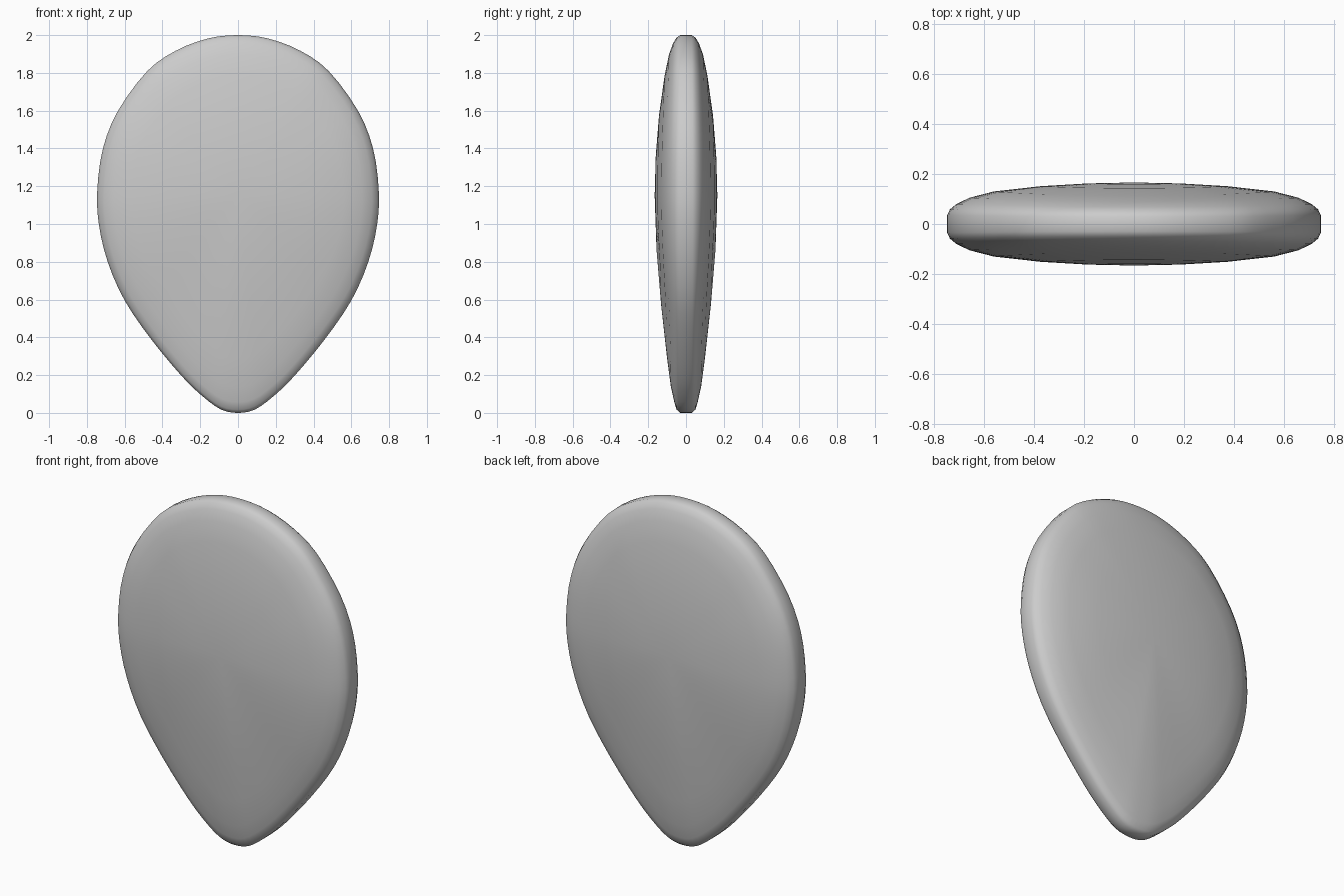
import bpy, bmesh, math
from mathutils import Vector

if "Cube" in bpy.data.objects:
    bpy.data.objects.remove(bpy.data.objects["Cube"])

# Right half of the teardrop outline (x, z), bottom to top
half = [(0, 0), (0.09, 0.018), (0.19, 0.09), (0.30, 0.197), (0.46, 0.39),
        (0.60, 0.595), (0.69, 0.80), (0.737, 1.0), (0.745, 1.18), (0.715, 1.4),
        (0.635, 1.6), (0.48, 1.81), (0.33, 1.917), (0.16, 1.982), (0, 2.0)]
outline = half + [(-x, z) for x, z in reversed(half[1:-1])]
CENTRE = Vector((0, 1.15))

# Half thickness by relative distance from the centre, for each direction
SCALE = [1, 0.985, 0.95, 0.88, 0.75, 0.5, 0.25]
SIDE = [0.035, 0.058, 0.08, 0.105, 0.13, 0.151, 0.162]
TOP = [0.03, 0.05, 0.068, 0.09, 0.113, 0.143, 0.16]
BOTTOM = [0.03, 0.05, 0.062, 0.08, 0.1, 0.132, 0.156]
MIDDLE = 0.166


def smooth_loop(points, steps):
    """Closed Catmull-Rom curve through the points."""
    pts = [Vector(p) for p in points]
    n, out = len(pts), []
    for i in range(n):
        a, b, c, d = (pts[(i + k) % n] for k in (-1, 0, 1, 2))
        for s in range(steps):
            t = s / steps
            out.append(0.5 * (2 * b + (c - a) * t + (2 * a - 5 * b + 4 * c - d) * t ** 2
                              + (3 * b - a - 3 * c + d) * t ** 3))
    return out


# Flattened teardrop pebble: stacked rings from back centre to front centre
bm = bmesh.new()
loop = smooth_loop(outline, 3)
n = len(loop)


def ring(k, sign):
    verts = []
    for p in loop:
        d = p - CENTRE
        w = (d.y / d.length) ** 2
        end = TOP if d.y > 0 else BOTTOM
        y = SIDE[k] * (1 - w) + end[k] * w
        q = CENTRE + d * SCALE[k]
        verts.append(bm.verts.new((q.x, sign * y, q.y)))
    return verts


count = len(SCALE)
rings = [ring(k, 1) for k in reversed(range(count))] + [ring(k, -1) for k in range(count)]
for a, b in zip(rings, rings[1:]):
    for i in range(n):
        j = (i + 1) % n
        bm.faces.new((a[i], a[j], b[j], b[i]))
for r, sign in ((rings[0], 1), (rings[-1], -1)):
    tip = bm.verts.new((0, sign * MIDDLE, CENTRE.y))
    for i in range(n):
        bm.faces.new((r[i], r[(i + 1) % n], tip))
bmesh.ops.recalc_face_normals(bm, faces=bm.faces)

mesh = bpy.data.meshes.new("teardrop_pebble")
bm.to_mesh(mesh)
bm.free()
for f in mesh.polygons:
    f.use_smooth = True
bpy.context.collection.objects.link(bpy.data.objects.new("teardrop_pebble", mesh))
